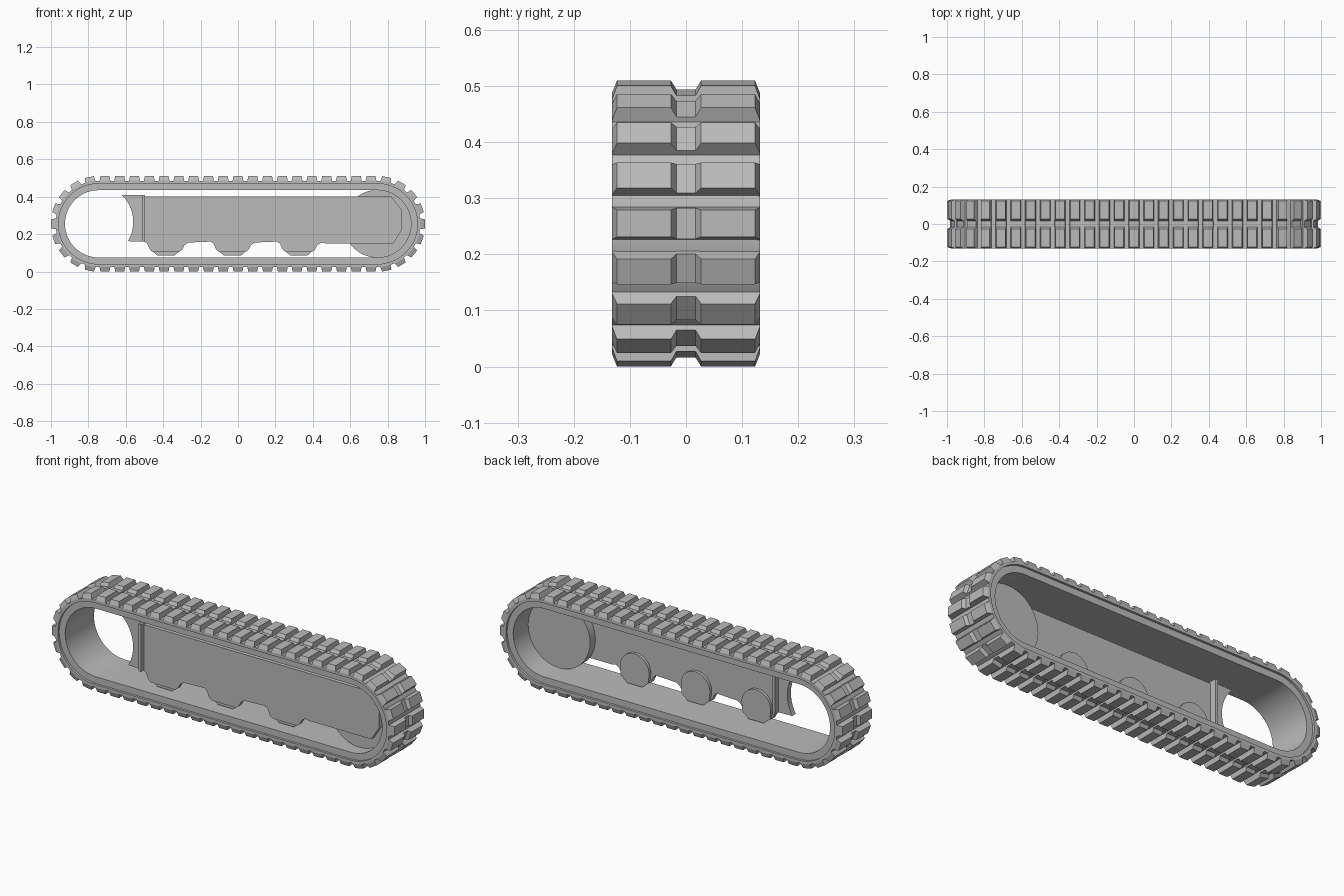
import bpy, bmesh, math

cube = bpy.data.objects.get("Cube")
if cube:
    bpy.data.objects.remove(cube, do_unlink=True)

MID_Z = 0.255      # height of the track axis
END_X = 0.745      # centre of each rounded end
BELT_R = 0.23      # outer radius of the belt
LUGS = 56

grey = bpy.data.materials.new("grey")
grey.use_nodes = True
colour = (0.5, 0.5, 0.5, 1)
grey.diffuse_color = colour
grey.node_tree.nodes["Principled BSDF"].inputs["Base Color"].default_value = colour


def finish(bm, name, smooth=False):
    bmesh.ops.recalc_face_normals(bm, faces=bm.faces)
    mesh = bpy.data.meshes.new(name)
    bm.to_mesh(mesh)
    bm.free()
    mesh.materials.append(grey)
    obj = bpy.data.objects.new(name, mesh)
    bpy.context.collection.objects.link(obj)
    if smooth:
        bpy.ops.object.select_all(action='DESELECT')
        obj.select_set(True)
        bpy.context.view_layer.objects.active = obj
        bpy.ops.object.shade_smooth_by_angle(angle=math.radians(30))
    return obj


def bridge(bm, a, b):
    for i in range(len(a)):
        j = (i + 1) % len(a)
        bm.faces.new((a[i], a[j], b[j], b[i]))


def prism(name, outline, y0, y1, smooth=False):
    """Extrude an (x, z) outline from y0 to y1."""
    bm = bmesh.new()
    a, b = [[bm.verts.new((x, y, z)) for x, z in outline] for y in (y0, y1)]
    bm.faces.new(a)
    bm.faces.new(b)
    bridge(bm, a, b)
    return finish(bm, name, smooth)


def arc(cx, cz, r, start, end, n):
    angles = [math.radians(start + (end - start) * i / n) for i in range(n + 1)]
    return [(cx + r * math.cos(t), cz + r * math.sin(t)) for t in angles]


# Belt: stepped cross-section swept around a stadium path
half = [(0.18, -0.12), (0.215, -0.12), (0.215, -0.132), (BELT_R, -0.132)]
section = half + [(r, -y) for r, y in reversed(half)]
bm = bmesh.new()
rings = []
for cx, start in ((END_X, -90), (-END_X, 90)):
    for i in range(29):
        t = math.radians(start + 180 * i / 28)
        rings.append([bm.verts.new((cx + r * math.cos(t), y, MID_Z + r * math.sin(t)))
                      for r, y in section])
for i, ring in enumerate(rings):
    bridge(bm, ring, rings[(i + 1) % len(rings)])
finish(bm, "track_belt", True)


# Lugs: evenly spaced tapered bars with a notch in the middle
def track_point(s):
    """Centre and outward angle at distance s, starting at the +x tip."""
    quarter = BELT_R * math.pi / 2
    run = 2 * END_X
    if s < quarter:
        return END_X, s / BELT_R
    s -= quarter
    if s < run:
        return END_X - s, math.pi / 2
    s -= run
    if s < 2 * quarter:
        return -END_X, math.pi / 2 + s / BELT_R
    s -= 2 * quarter
    if s < run:
        return -END_X + s, -math.pi / 2
    return END_X, -math.pi / 2 + (s - run) / BELT_R


lug_half = [(-0.132, 0.231), (-0.123, 0.255), (-0.027, 0.255), (-0.017, 0.238)]
lug_section = lug_half + [(-y, r) for y, r in reversed(lug_half)]
perimeter = 4 * END_X + 2 * math.pi * BELT_R
bm = bmesh.new()
for k in range(LUGS):
    cx, t = track_point(perimeter * k / LUGS)
    c, s = math.cos(t), math.sin(t)
    slices = []
    for y, top in lug_section:
        w = 0.029 - 0.2 * (top - BELT_R)
        corners = [(0.222, -0.03), (top, -w), (top, w), (0.222, 0.03)]
        slices.append([bm.verts.new((cx + r * c - u * s, y, MID_Z + r * s + u * c))
                       for r, u in corners])
    for a, b in zip(slices, slices[1:]):
        bridge(bm, a, b)
    bm.faces.new(slices[0])
    bm.faces.new(slices[-1])
finish(bm, "track_lugs")

# Side plate with a lobe over each roller
roller_x = [-0.385, -0.03, 0.325]
outline = [(-0.5, 0.4), (-0.5, 0.16)]
for cx in roller_x:
    outline += [(cx + dx, z) for dx, z in
                ((-0.115, 0.16), (-0.1, 0.148), (-0.085, 0.115), (-0.07, 0.105),
                 (0.07, 0.105), (0.085, 0.115), (0.1, 0.142), (0.12, 0.155))]
outline += [(0.47, 0.15), (0.83, 0.15), (0.875, 0.22), (0.875, 0.33), (0.82, 0.4)]
prism("side_plate", outline, -0.075, -0.05)

# Rollers: arched discs resting on the belt
for i, cx in enumerate(roller_x):
    shape = arc(cx, 0.165, 0.085, 0, 180, 20)
    shape += [(cx - 0.08, 0.115), (cx - 0.045, 0.085), (cx + 0.045, 0.085), (cx + 0.08, 0.115)]
    prism(f"roller_{i + 1}", shape, -0.06, -0.035, True)

# Drive disc filling the +x end
prism("drive_disc", arc(END_X, MID_Z, 0.181, 0, 352.5, 47), -0.05, -0.005, True)

# Tension bracket with a concave end, and its upright rib
bracket = [(-0.5, 0.16), (-0.5, 0.41)] + arc(-0.76, 0.265, 0.2, 46, -31, 12)
prism("tension_bracket", bracket, -0.075, -0.045)
prism("bracket_rib", [(-0.51, 0.16), (-0.496, 0.16), (-0.496, 0.41), (-0.51, 0.41)], -0.1, -0.015)
